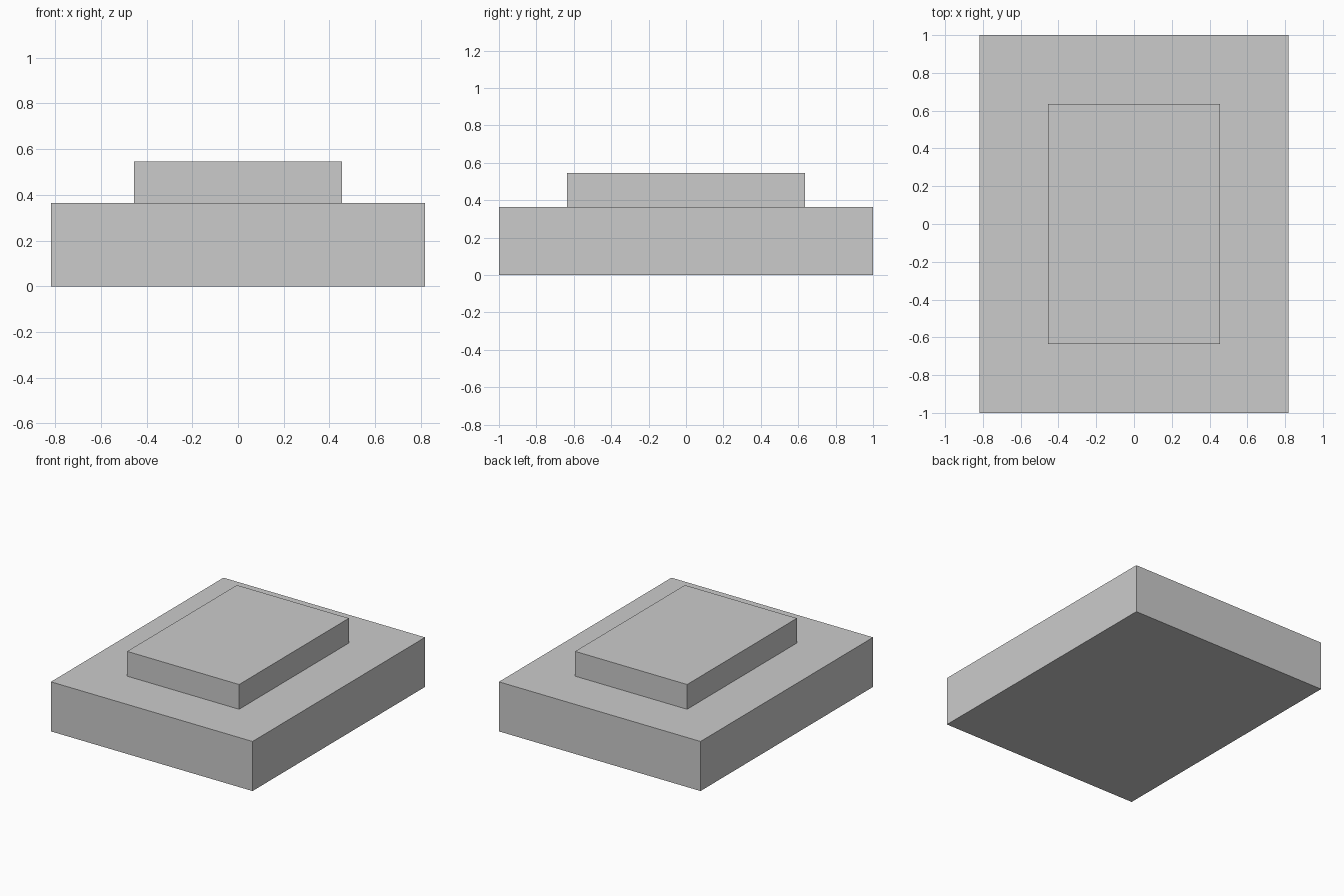
import bpy

if "Cube" in bpy.data.objects:
    bpy.data.objects.remove(bpy.data.objects["Cube"])


def box(name, width, depth, z_low, z_high):
    """Add a centred box that spans z_low to z_high."""
    bpy.ops.mesh.primitive_cube_add(size=1, location=(0, 0, (z_low + z_high) / 2))
    obj = bpy.context.object
    obj.name = name
    obj.scale = (width, depth, z_high - z_low)
    bpy.ops.object.transform_apply(location=False, rotation=False, scale=True)
    return obj


U = 1 / 11  # model unit: the base is 18 x 22 units

# Wide lower slab
box("base_slab", 18 * U, 22 * U, 0, 4 * U)

# Smaller raised step on top
box("upper_step", 10 * U, 14 * U, 4 * U, 6 * U)
